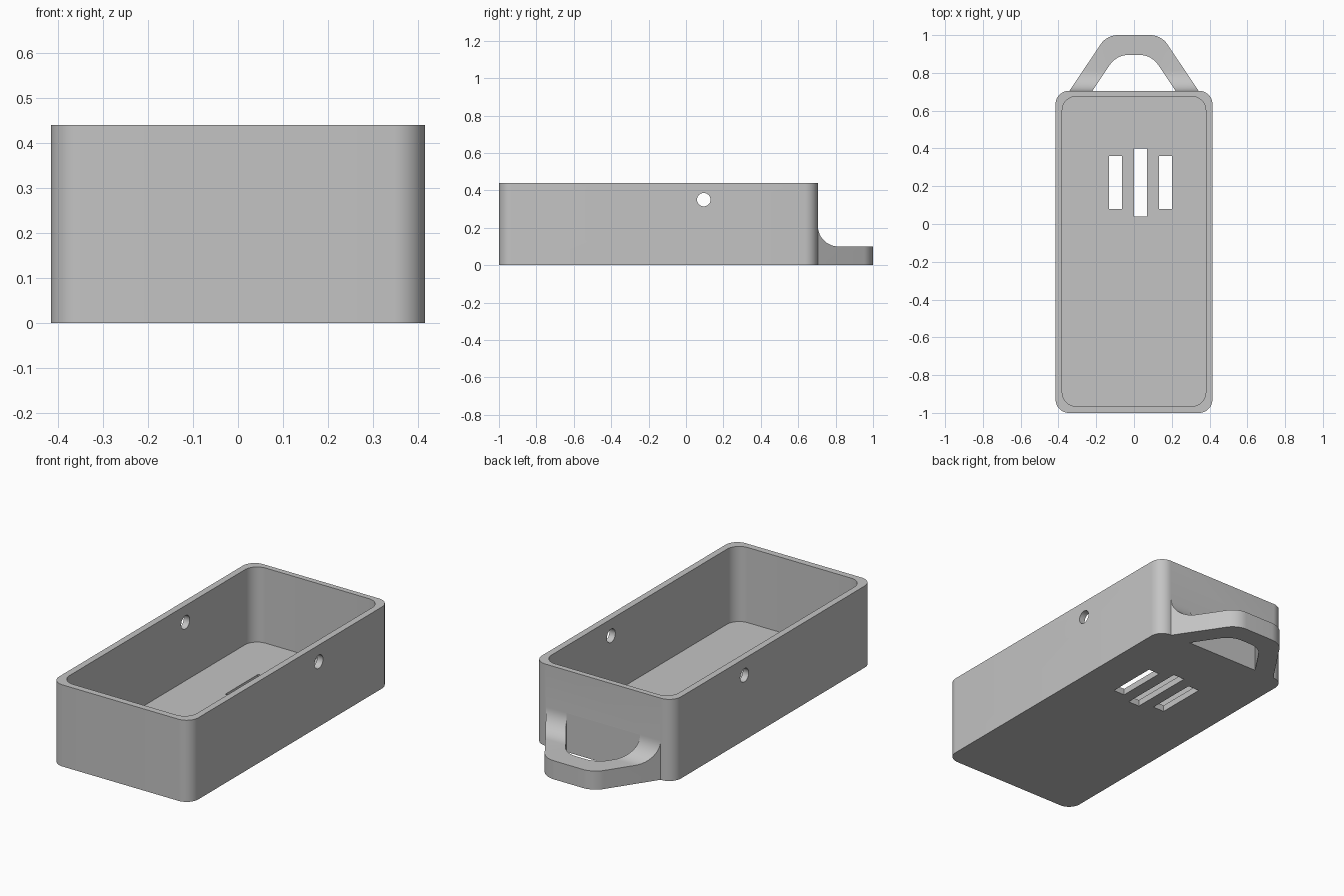
import bpy
import bmesh
import math
from mathutils import Vector

old = bpy.data.objects.get("Cube")
if old:
    bpy.data.objects.remove(old, do_unlink=True)

grey = bpy.data.materials.new("plain grey")
grey.use_nodes = True
colour = (0.55, 0.55, 0.55, 1)
grey.diffuse_color = colour
grey.node_tree.nodes["Principled BSDF"].inputs["Base Color"].default_value = colour

HALF_WIDTH, FRONT, BACK, HEIGHT = 0.415, -1.0, 0.705, 0.44
WALL, FLOOR = 0.035, 0.035


def fillet(corners, steps=12):
    """Turn (x, y, radius) corners into an outline with rounded corners."""
    out = []
    for i, (x, y, r) in enumerate(corners):
        p = Vector((x, y))
        if r == 0:
            out.append(p)
            continue
        a = (Vector(corners[i - 1][:2]) - p).normalized()
        b = (Vector(corners[(i + 1) % len(corners)][:2]) - p).normalized()
        half = a.angle(b) / 2
        centre = p + (a + b).normalized() * r / math.sin(half)
        start = p + a * r / math.tan(half) - centre
        end = p + b * r / math.tan(half) - centre
        sweep = math.pi - 2 * half
        for k in range(steps + 1):
            t = k / steps
            arc = start * math.sin((1 - t) * sweep) + end * math.sin(t * sweep)
            out.append(centre + arc / math.sin(sweep))
    return out


def prism(name, outline, low, high, axis="z"):
    """Extrude an outline along z, or a (y, z) outline along x."""
    bm = bmesh.new()

    def place(p, h):
        return (p[0], p[1], h) if axis == "z" else (h, p[0], p[1])

    face = bm.faces.new([bm.verts.new(place(p, low)) for p in outline])
    moved = bmesh.ops.extrude_face_region(bm, geom=[face])["geom"]
    shift = Vector(place((0, 0), high - low))
    bmesh.ops.translate(bm, vec=shift,
                        verts=[g for g in moved if isinstance(g, bmesh.types.BMVert)])
    bmesh.ops.recalc_face_normals(bm, faces=bm.faces)
    mesh = bpy.data.meshes.new(name)
    bm.to_mesh(mesh)
    bm.free()
    mesh.materials.append(grey)
    obj = bpy.data.objects.new(name, mesh)
    bpy.context.collection.objects.link(obj)
    return obj


def combine(target, other, operation):
    """Apply a boolean and remove the helper."""
    mod = target.modifiers.new(operation, "BOOLEAN")
    mod.operation, mod.object, mod.solver = operation, other, "EXACT"
    bpy.context.view_layer.objects.active = target
    bpy.ops.object.modifier_apply(modifier=mod.name)
    bpy.data.objects.remove(other, do_unlink=True)


def rectangle(x0, x1, y0, y1, r=0):
    return fillet([(x0, y0, r), (x1, y0, r), (x1, y1, r), (x0, y1, r)])


# Rounded tray with an open top
tray = prism("tray", rectangle(-HALF_WIDTH, HALF_WIDTH, FRONT, BACK, 0.07), 0, HEIGHT)

# Carrying loop at the back, with a concave blend up the tray wall
root = BACK - 0.015
loop = prism("carrying_loop", fillet([
    (-0.352, root, 0), (-0.144, 1, 0.11), (0.144, 1, 0.11), (0.352, root, 0),
    (0.23, root, 0), (0.093, 0.895, 0.12), (-0.093, 0.895, 0.12), (-0.23, root, 0)]),
    0, 0.3)
blend = prism("loop_side_profile", fillet([
    (root - 0.01, -0.1, 0), (1.1, -0.1, 0), (1.1, 0.1, 0), (BACK, 0.1, 0.11),
    (BACK, 0.21, 0), (root - 0.01, 0.21, 0)]), -0.5, 0.5, "x")
combine(loop, blend, "INTERSECT")
combine(tray, loop, "UNION")

# Hollow inside
inside = HALF_WIDTH - WALL
combine(tray, prism("cavity", rectangle(-inside, inside, FRONT + WALL, BACK - 0.03, 0.073),
                    FLOOR, 0.6), "DIFFERENCE")

# Three slots through the floor
for x, half_length in ((-0.0975, 0.14), (0.035, 0.18), (0.1675, 0.14)):
    combine(tray, prism("slot", rectangle(x - 0.034, x + 0.034, 0.22 - half_length,
                                          0.22 + half_length), -0.1, 0.2), "DIFFERENCE")

# Round hole through both side walls
circle = [(0.095 + 0.036 * math.cos(k * math.tau / 40),
           0.35 + 0.036 * math.sin(k * math.tau / 40)) for k in range(40)]
combine(tray, prism("side_hole", circle, -0.6, 0.6, "x"), "DIFFERENCE")

# Smooth the rounded walls, keep the edges crisp
bpy.ops.object.select_all(action="DESELECT")
tray.select_set(True)
bpy.context.view_layer.objects.active = tray
bpy.ops.object.shade_smooth_by_angle(angle=math.radians(30))
